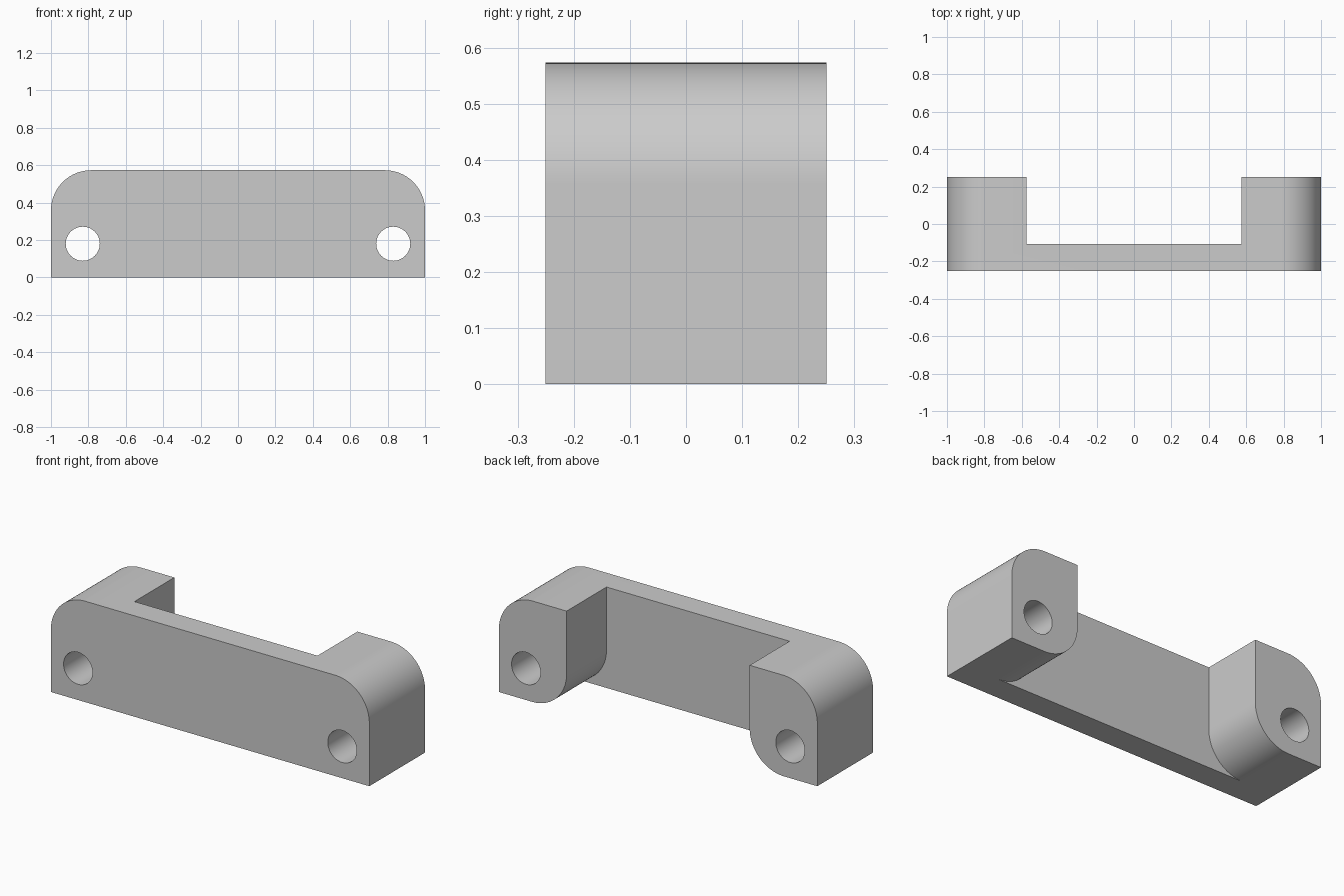
import bpy
import bmesh
from math import sin, cos, pi, radians

cube = bpy.data.objects.get("Cube")
if cube:
    bpy.data.objects.remove(cube, do_unlink=True)

HALF_DEPTH, HEIGHT = 0.25, 0.573
PLATE_BACK = -0.108
LEG_INNER = 0.575
RADIUS = 0.215
HOLE_X, HOLE_Z, HOLE_R = 0.83, 0.18, 0.091

grey = bpy.data.materials.new("light grey")
grey.use_nodes = True
colour = (0.6, 0.6, 0.6, 1)
grey.diffuse_color = colour
grey.node_tree.nodes["Principled BSDF"].inputs["Base Color"].default_value = colour


def arc(cx, cz, r, start, end, steps=24):
    """Points on an arc in the xz plane, angles in degrees."""
    angles = [radians(start + (end - start) * i / steps) for i in range(steps + 1)]
    return [(cx + r * cos(a), cz + r * sin(a)) for a in angles]


def mirrored(half):
    """Close a right-hand outline with its mirror image."""
    return half + [(-x, z) for x, z in reversed(half)]


def extrude(name, outline, y0, y1):
    """Solid made by pushing an xz outline from y0 to y1."""
    bm = bmesh.new()
    face = bm.faces.new([bm.verts.new((x, y0, z)) for x, z in outline])
    moved = bmesh.ops.extrude_face_region(bm, geom=[face])["geom"]
    verts = [v for v in moved if isinstance(v, bmesh.types.BMVert)]
    bmesh.ops.translate(bm, verts=verts, vec=(0, y1 - y0, 0))
    bmesh.ops.recalc_face_normals(bm, faces=bm.faces)
    mesh = bpy.data.meshes.new(name)
    bm.to_mesh(mesh)
    bm.free()
    mesh.materials.append(grey)
    obj = bpy.data.objects.new(name, mesh)
    bpy.context.collection.objects.link(obj)
    return obj


def cut(target, cutter):
    """Subtract a cutter from the target, then discard it."""
    cutter.hide_render = True
    mod = target.modifiers.new("cut", 'BOOLEAN')
    mod.operation = 'DIFFERENCE'
    mod.solver = 'EXACT'
    mod.object = cutter
    bpy.context.view_layer.objects.active = target
    bpy.ops.object.modifier_apply(modifier=mod.name)
    bpy.data.objects.remove(cutter, do_unlink=True)


# Bracket block with rounded upper corners
corner = arc(1 - RADIUS, HEIGHT - RADIUS, RADIUS, 0, 90)
bracket = extrude("bracket", mirrored([(1, 0)] + corner), -HALF_DEPTH, HALF_DEPTH)

# Rear pocket, flared at the bottom to round the inner edge of each leg
foot = arc(LEG_INNER + RADIUS, RADIUS, RADIUS, 270, 180)
pocket = [(LEG_INNER + RADIUS, -0.1)] + foot + [(LEG_INNER, 1)]
cut(bracket, extrude("pocket_cutter", mirrored(pocket), PLATE_BACK, 1))

# Bolt holes through both legs
for side in (-1, 1):
    circle = arc(side * HOLE_X, HOLE_Z, HOLE_R, 0, 360, 48)[:-1]
    cut(bracket, extrude("hole_cutter", circle, -1, 1))

# Smooth the rounded faces, keep the edges crisp
bpy.ops.object.select_all(action='DESELECT')
bracket.select_set(True)
bpy.context.view_layer.objects.active = bracket
bpy.ops.object.shade_smooth_by_angle(angle=radians(30))
